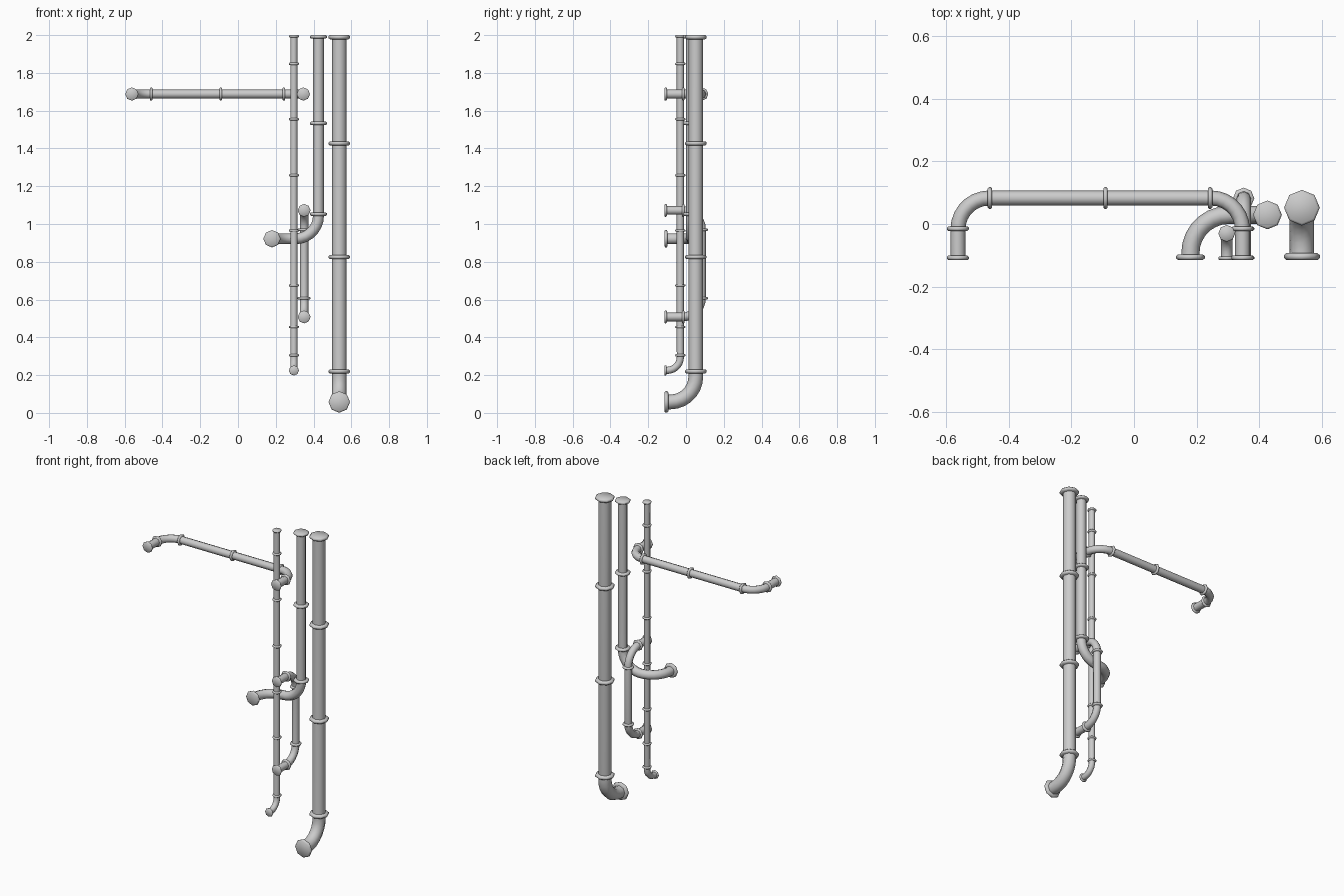
import bpy, bmesh
from math import sin, cos, pi, radians
from mathutils import Vector

if "Cube" in bpy.data.objects:
    bpy.data.objects.remove(bpy.data.objects["Cube"])

SIDES = 8
BEND_STEPS = 7


def sweep(name, centres, radii):
    """Capped octagonal tube along centres, frame carried along the path."""
    n = len(centres)
    dirs = [(centres[i + 1] - centres[i]).normalized() for i in range(n - 1)]
    tans = [dirs[0]] + [(dirs[i] + dirs[i + 1]).normalized() for i in range(n - 2)] + [dirs[-1]]
    u = Vector((1, 0, 0)) if abs(tans[0].x) < 0.5 else Vector((0, 0, 1))
    bm = bmesh.new()
    rings = []
    for i, (c, t, r) in enumerate(zip(centres, tans, radii)):
        if i:
            u = tans[i - 1].rotation_difference(t) @ u
        u = (u - t * u.dot(t)).normalized()
        v = t.cross(u)
        rings.append([bm.verts.new(c + r * (u * cos(a) + v * sin(a)))
                      for a in (2 * pi * k / SIDES for k in range(SIDES))])
    for a, b in zip(rings, rings[1:]):
        for k in range(SIDES):
            j = (k + 1) % SIDES
            bm.faces.new((a[k], a[j], b[j], b[k]))
    bm.faces.new(rings[0])
    bm.faces.new(rings[-1])
    bmesh.ops.recalc_face_normals(bm, faces=bm.faces)
    me = bpy.data.meshes.new(name)
    bm.to_mesh(me)
    bm.free()
    me.shade_smooth()
    me.set_sharp_from_angle(angle=radians(55))
    ob = bpy.data.objects.new(name, me)
    bpy.context.collection.objects.link(ob)
    return ob


def rounded_path(corners, bend):
    """Replace every inner corner with a quarter-circle bend."""
    p = [Vector(c) for c in corners]
    out = [p[0]]
    for a, b, c in zip(p, p[1:], p[2:]):
        d1, d2 = (b - a).normalized(), (c - b).normalized()
        for k in range(BEND_STEPS + 1):
            t = pi / 2 * k / BEND_STEPS
            out.append(b - d1 * bend * (1 - sin(t)) + d2 * bend * (1 - cos(t)))
    return out + [p[-1]]


def pipe(name, corners, bend, r, flange_r, flange_w, flanges):
    """Pipe plus its bevelled collars; flanges = (position, axis)."""
    sweep(name, rounded_path(corners, bend), [r] * (len(corners) - 2) * (BEND_STEPS + 1) + [r, r])
    axes = {'x': Vector((1, 0, 0)), 'y': Vector((0, 1, 0)), 'z': Vector((0, 0, 1))}
    edge = r + (flange_r - r) * 0.6
    for i, (pos, ax) in enumerate(flanges):
        c, h = Vector(pos), flange_w / 2
        sweep(f"{name}_flange_{i + 1}", [c + axes[ax] * s * h for s in (-1, -0.4, 0.4, 1)],
              [edge, flange_r, flange_r, edge])


FRONT = -0.115

# Large drain pipe
x, y, z = 0.536, 0.052, 0.058
pipe("large_pipe", [(x, y, 1.998), (x, y, z), (x, FRONT + .002, z)], 0.135, 0.039, 0.057, 0.022,
     [((x, y, h), 'z') for h in (1.989, 1.427, 0.825, 0.22)] + [((x, FRONT + .011, z), 'y')])

# Medium pipe with a double bend
x, y, z, x2 = 0.426, 0.029, 0.922, 0.18
pipe("medium_pipe", [(x, y, 1.998), (x, y, z), (x2, y, z), (x2, FRONT + .002, z)], 0.122,
     0.029, 0.046, 0.018,
     [((x, y, h), 'z') for h in (1.991, 1.533, 1.052)] + [((x2, FRONT + .009, z), 'y')])

# Thin vertical pipe
x, y, z = 0.296, -0.03, 0.225
pipe("thin_pipe", [(x, y, 1.999), (x, y, z), (x, FRONT + .001, z)], 0.07, 0.019, 0.027, 0.012,
     [((x, y, h), 'z') for h in (1.994, 1.848, 1.555, 1.258, 0.965, 0.675, 0.455, 0.305)]
     + [((x, FRONT + .006, z), 'y')])

# Horizontal wall pipe
xa, xb, y, z = -0.562, 0.346, 0.083, 1.688
pipe("horizontal_pipe", [(xa, FRONT + .001, z), (xa, y, z), (xb, y, z), (xb, FRONT + .001, z)],
     0.1, 0.024, 0.035, 0.014,
     [((h, y, z), 'x') for h in (-0.46, -0.091, 0.243)]
     + [((h, d, z), 'y') for h in (xa, xb) for d in (FRONT + .007, -0.015)])

# Short vertical loop pipe
x, y, za, zb = 0.35, 0.082, 1.072, 0.508
pipe("loop_pipe", [(x, FRONT + .001, za), (x, y, za), (x, y, zb), (x, FRONT + .001, zb)],
     0.1, 0.023, 0.034, 0.014,
     [((x, y, h), 'z') for h in (0.97, 0.607)]
     + [((x, d, h), 'y') for h in (za, zb) for d in (FRONT + .007, -0.015)])
